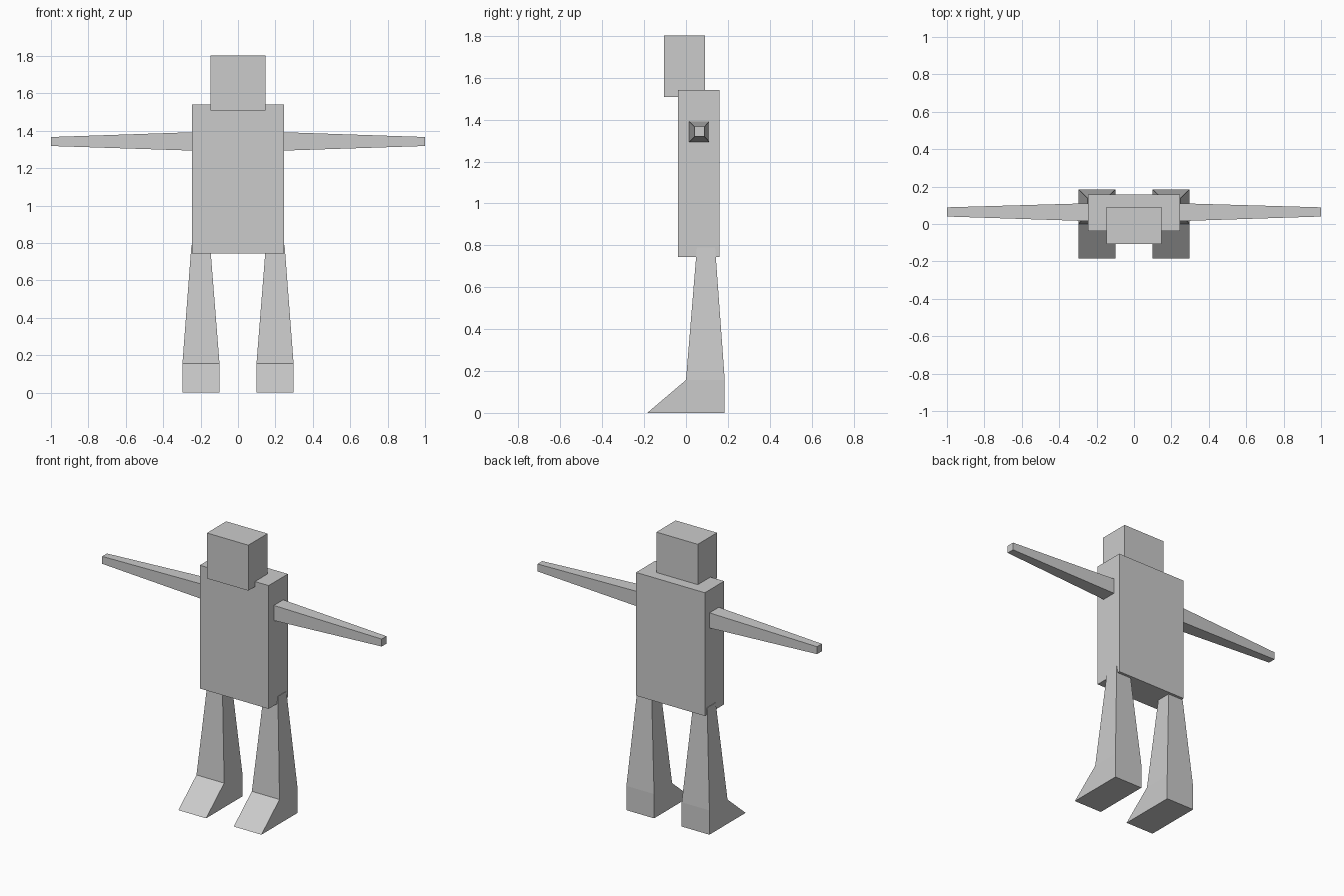
import bpy
import bmesh

if "Cube" in bpy.data.objects:
    bpy.data.objects.remove(bpy.data.objects["Cube"])


def loft(name, rings):
    """Join a stack of four-cornered rings into a closed solid."""
    bm = bmesh.new()
    loops = [[bm.verts.new(p) for p in ring] for ring in rings]
    for a, b in zip(loops, loops[1:]):
        for i in range(4):
            j = (i + 1) % 4
            bm.faces.new((a[i], a[j], b[j], b[i]))
    bm.faces.new(loops[0])
    bm.faces.new(loops[-1])
    bmesh.ops.recalc_face_normals(bm, faces=bm.faces)
    mesh = bpy.data.meshes.new(name)
    bm.to_mesh(mesh)
    bm.free()
    obj = bpy.data.objects.new(name, mesh)
    bpy.context.collection.objects.link(obj)
    return obj


def level(x0, x1, y0, y1, z):
    """Horizontal rectangle at height z."""
    return [(x0, y0, z), (x1, y0, z), (x1, y1, z), (x0, y1, z)]


def section(x, y0, y1, z0, z1):
    """Upright rectangle across the x axis."""
    return [(x, y0, z0), (x, y1, z0), (x, y1, z1), (x, y0, z1)]


def box(name, half_x, y0, y1, z0, z1):
    return loft(name, [level(-half_x, half_x, y0, y1, z) for z in (z0, z1)])


# Body blocks
box("head", 0.148, -0.106, 0.091, 1.508, 1.802)
box("torso", 0.246, -0.038, 0.159, 0.744, 1.541)

for side, s in (("left", 1), ("right", -1)):
    # Tapered arm, rooted inside the torso
    loft(side + "_arm", [section(s * 0.2, 0.014, 0.112, 1.293, 1.394),
                         section(s * 1.0, 0.040, 0.089, 1.319, 1.367)])

    # Tapered leg ending in a wedge foot
    loft(side + "_leg", [level(s * 0.099, s * 0.297, -0.185, 0.185, 0.0),
                         level(s * 0.099, s * 0.297, 0.0, 0.185, 0.157),
                         level(s * 0.149, s * 0.249, 0.052, 0.139, 0.79)])
